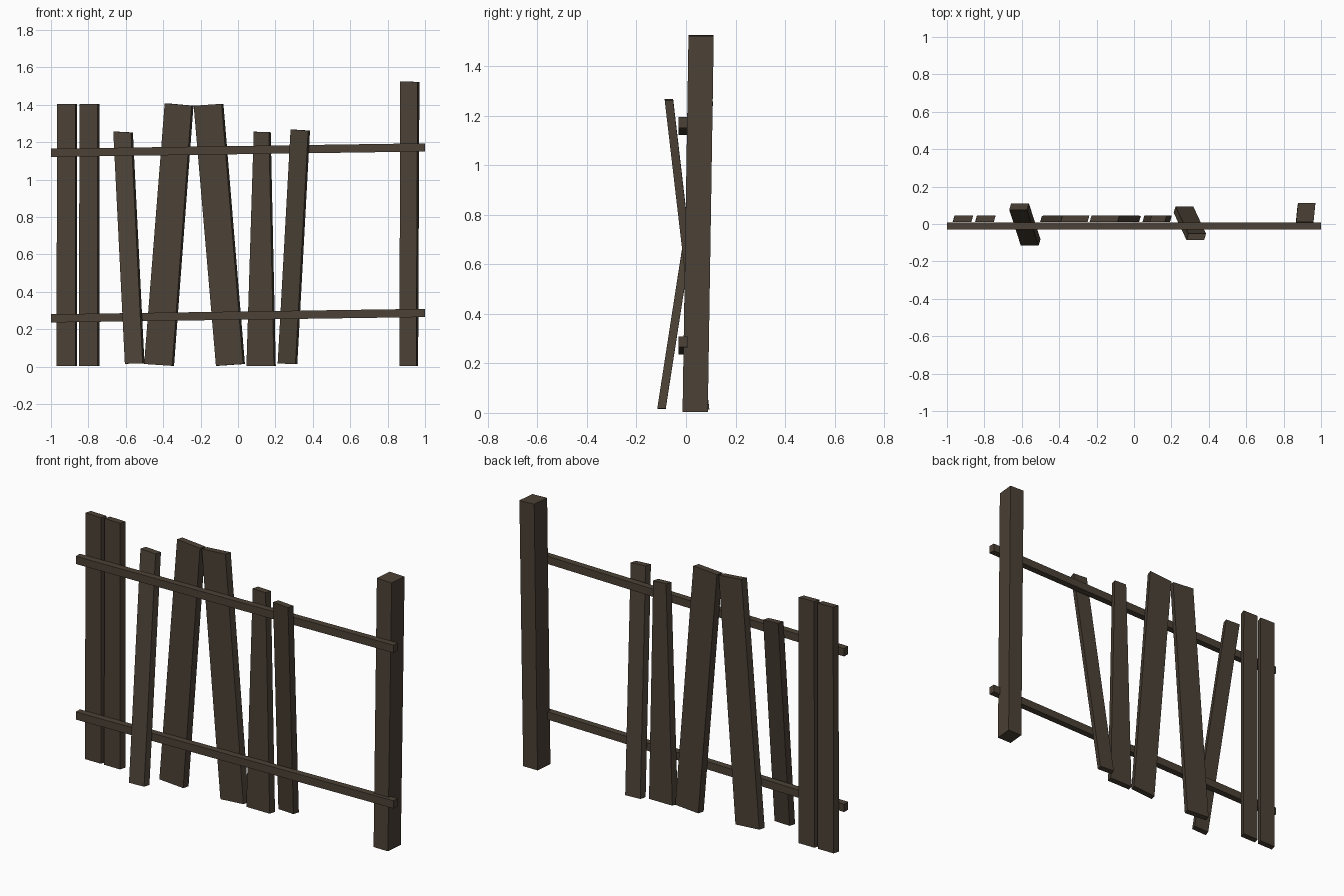
import bpy, bmesh

wood = bpy.data.materials.new("dark_brown_wood")
wood.diffuse_color = (0.072, 0.054, 0.037, 1.0)


def board(name, bottom, top, thick, skew=0.01):
    """Board between two end edges, each (x_left, x_right, z_left, z_right, y_front)."""
    bm = bmesh.new()
    bmesh.ops.create_cube(bm, size=1)
    for v in bm.verts:
        xl, xr, zl, zr, y = top if v.co.z > 0 else bottom
        right, back = v.co.x > 0, v.co.y > 0
        v.co = ((xr if right else xl) + skew * back,
                y + thick * back,
                zr if right else zl)
    bmesh.ops.recalc_face_normals(bm, faces=bm.faces)
    mesh = bpy.data.meshes.new(name)
    bm.to_mesh(mesh)
    bm.free()
    mesh.materials.append(wood)
    obj = bpy.data.objects.new(name, mesh)
    bpy.context.collection.objects.link(obj)
    return obj


# Uneven pickets, left to right
pickets = [
    ((-0.97, -0.87, 0.004, 0.004, 0.010), (-0.968, -0.87, 1.405, 1.403, 0.012)),
    ((-0.85, -0.75, 0.004, 0.004, 0.010), (-0.848, -0.75, 1.405, 1.403, 0.012)),
    ((-0.605, -0.51, 0.015, 0.018, -0.116), (-0.667, -0.572, 1.257, 1.252, 0.076)),
    ((-0.502, -0.352, 0.014, 0.004, 0.010), (-0.392, -0.248, 1.408, 1.395, 0.012)),
    ((-0.118, 0.027, 0.004, 0.014, 0.010), (-0.237, -0.088, 1.395, 1.405, 0.012)),
    ((0.045, 0.192, 0.004, 0.004, 0.010), (0.084, 0.165, 1.256, 1.253, 0.012)),
    ((0.212, 0.307, 0.017, 0.013, 0.060), (0.281, 0.375, 1.268, 1.262, -0.086)),
]
for i, (bottom, top) in enumerate(pickets, 1):
    board(f"picket_{i}", bottom, top, 0.034)

# Thick end post, leaning back slightly
board("end_post", (0.863, 0.953, 0.003, 0.003, -0.014),
      (0.867, 0.96, 1.525, 1.522, 0.010), 0.102)

# Two sloping rails across the front
for name, z in (("lower_rail", 0.236), ("upper_rail", 1.121)):
    board(name, (-1, 1, z, z + 0.029, -0.030),
          (-1, 1, z + 0.044, z + 0.073, -0.030), 0.037, skew=0)
